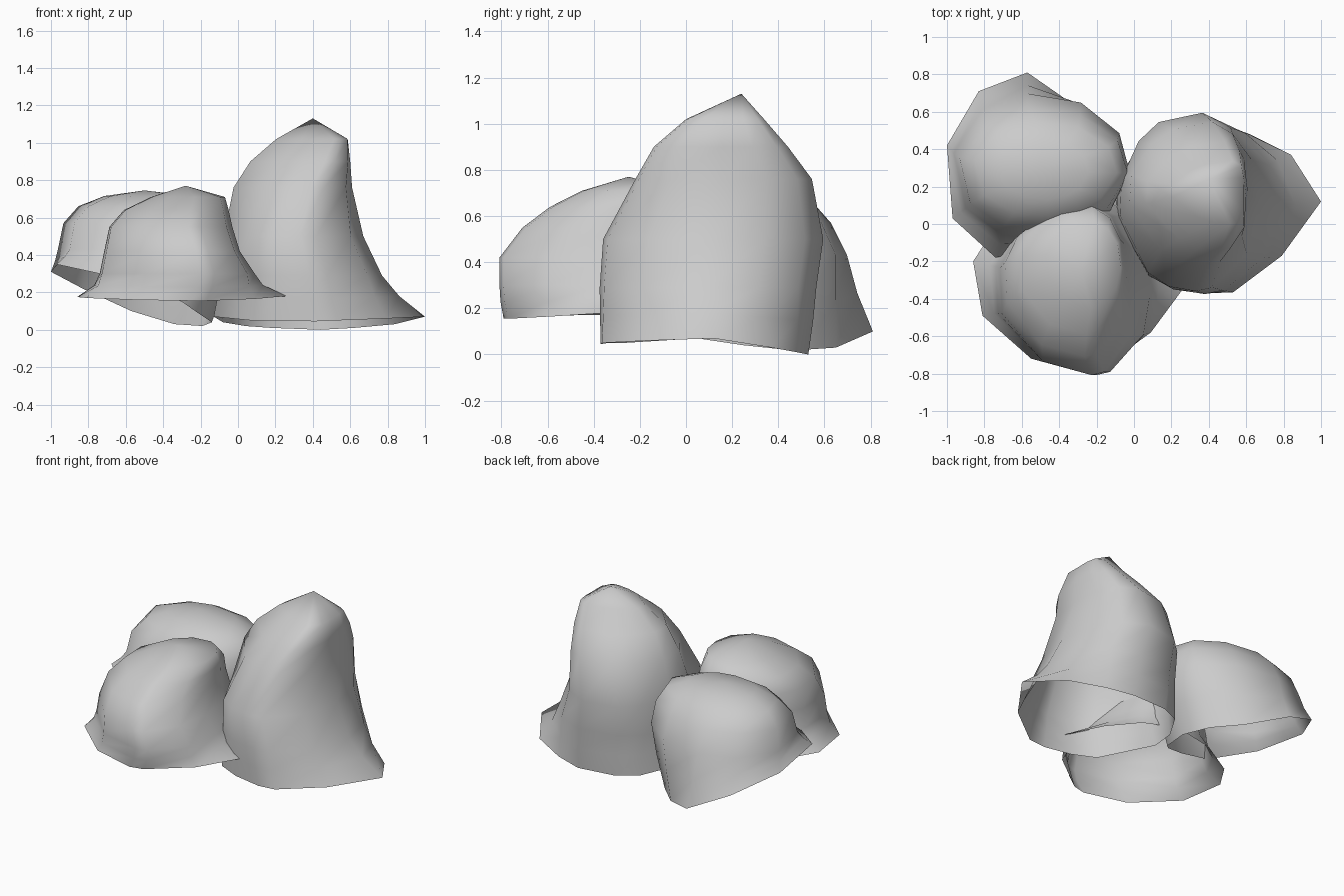
import bpy, bmesh, math


def rock(name, centre, rim, levels, apex, flare=0.25):
    """Open-bottomed rock: an uneven rim, lofted through rounded rings to an apex.
    levels = (z, xmin, xmax, ymin, ymax, skew), lowest first."""
    cx, cy = centre
    rim = sorted(rim, key=lambda p: math.atan2(p[1] - cy, p[0] - cx))
    angles = [math.atan2(p[1] - cy, p[0] - cx) for p in rim]
    rings = [rim]
    for z, x0, x1, y0, y1, skew in levels:
        mx, my = (x0 + x1) / 2, (y0 + y1) / 2
        rx, ry = (x1 - x0) / 2, (y1 - y0) / 2
        # skew pushes the front and back extremes towards +x
        rings.append([(mx + rx * math.cos(a) + skew * 2 * rx * math.sin(a) ** 2,
                       my + ry * math.sin(a), z) for a in angles])
    # concave transition between body and flared rim
    rings.insert(1, [(b[0] + (r[0] - b[0]) * flare, b[1] + (r[1] - b[1]) * flare, (b[2] + r[2]) / 2)
                     for r, b in zip(rings[0], rings[1])])
    bm = bmesh.new()
    vs = [[bm.verts.new(p) for p in ring] for ring in rings]
    n = len(rim)
    for lo, hi in zip(vs, vs[1:]):
        for i in range(n):
            j = (i + 1) % n
            bm.faces.new((lo[i], lo[j], hi[j], hi[i]))
    top = bm.verts.new(apex)
    for i in range(n):
        bm.faces.new((vs[-1][i], vs[-1][(i + 1) % n], top))
    for f in bm.faces:
        f.smooth = True
    mesh = bpy.data.meshes.new(name)
    bm.to_mesh(mesh)
    bm.free()
    ob = bpy.data.objects.new(name, mesh)
    bpy.context.collection.objects.link(ob)
    return ob


# Tall rock on the right
rock("tall_rock", (0.38, 0.13),
     [(1.0, 0.12, 0.07), (0.84, 0.37, 0.03), (0.62, 0.48, 0.01), (0.44, 0.53, 0.0),
      (0.18, 0.51, 0.01), (0.04, 0.44, 0.02), (-0.08, 0.25, 0.04), (-0.13, 0.05, 0.07),
      (0.07, -0.27, 0.05), (0.22, -0.34, 0.05), (0.41, -0.37, 0.045), (0.53, -0.365, 0.05),
      (0.79, -0.17, 0.06)],
     [(0.29, -0.10, 0.77, -0.375, 0.57, 0.02), (0.50, -0.08, 0.67, -0.36, 0.60, 0.02),
      (0.76, -0.03, 0.61, -0.22, 0.55, 0.13), (0.90, 0.06, 0.60, -0.14, 0.445, 0.22),
      (1.02, 0.20, 0.585, 0.0, 0.34, 0.28)],
     (0.40, 0.24, 1.13), flare=0.4)

# Broad tilted rock at the back left
rock("back_rock", (-0.52, 0.33),
     [(-1.0, 0.42, 0.31), (-0.83, 0.71, 0.22), (-0.57, 0.81, 0.10), (-0.34, 0.65, 0.03),
      (-0.19, 0.50, 0.02), (-0.14, 0.30, 0.04), (-0.20, 0.08, 0.08),
      (-0.30, -0.03, 0.15), (-0.48, -0.12, 0.22), (-0.74, -0.18, 0.30), (-0.97, 0.03, 0.35)],
     [(0.43, -0.97, -0.02, -0.09, 0.70, -0.03), (0.57, -0.94, -0.03, -0.04, 0.63, -0.04),
      (0.66, -0.86, -0.09, 0.04, 0.55, -0.02), (0.715, -0.72, -0.24, 0.13, 0.45, 0.0)],
     (-0.50, 0.30, 0.745), flare=0.4)

# Flared rock at the front left
rock("front_rock", (-0.30, -0.33),
     [(-0.86, -0.20, 0.175), (-0.81, -0.49, 0.17), (-0.55, -0.72, 0.16), (-0.26, -0.79, 0.155),
      (-0.17, -0.77, 0.155), (0.09, -0.58, 0.165), (0.26, -0.35, 0.18), (0.15, -0.10, 0.17),
      (0.0, 0.08, 0.17), (-0.20, 0.18, 0.165), (-0.50, 0.12, 0.165), (-0.75, -0.03, 0.17)],
     [(0.30, -0.755, 0.09, -0.81, 0.14, 0.11), (0.42, -0.73, 0.01, -0.81, 0.13, 0.14),
      (0.55, -0.70, -0.03, -0.71, 0.12, 0.11), (0.64, -0.62, -0.05, -0.59, 0.10, 0.1),
      (0.71, -0.47, -0.07, -0.45, 0.02, 0.05)],
     (-0.28, -0.25, 0.77))
